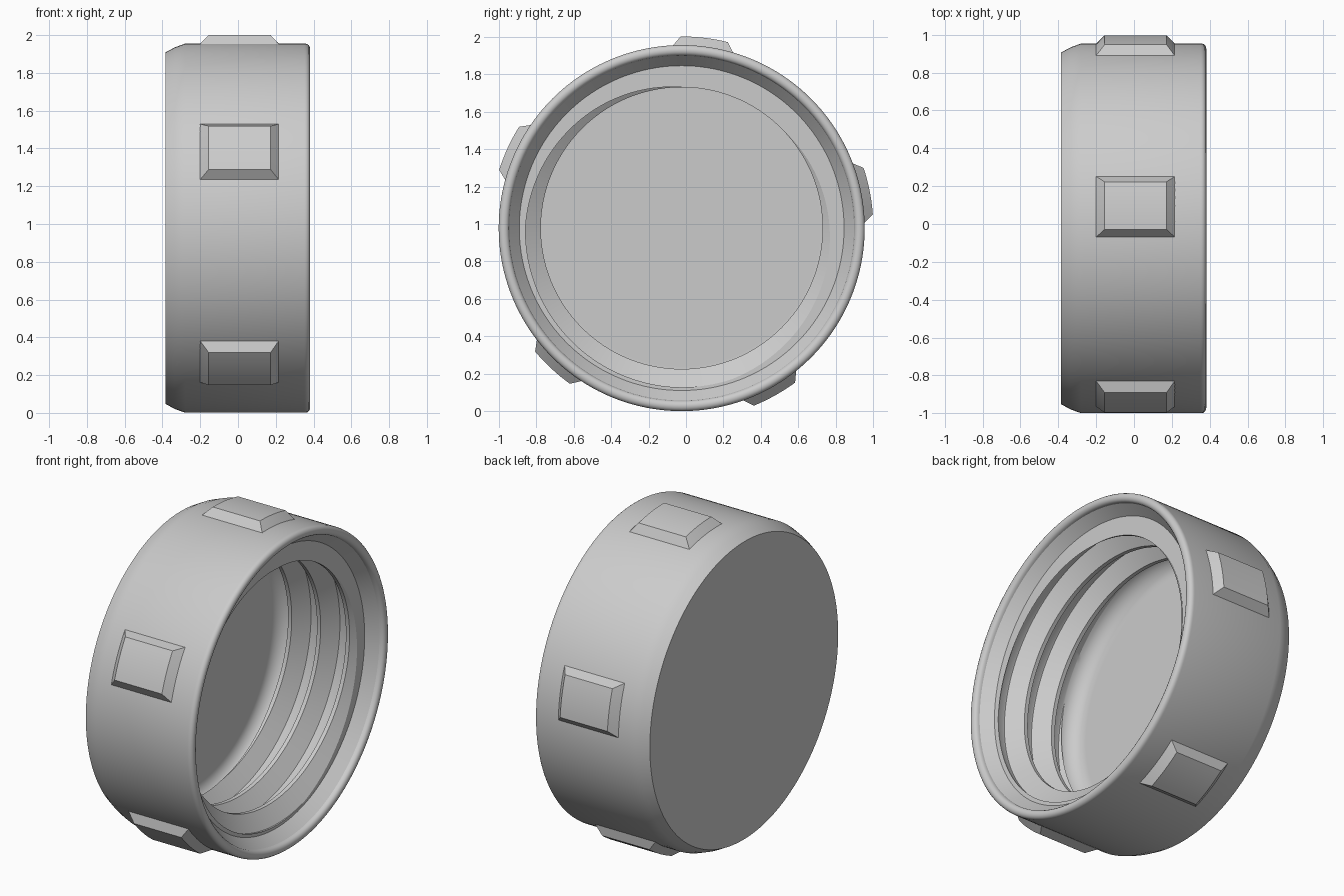
import bpy
import bmesh
from math import sin, cos, pi, radians

if "Cube" in bpy.data.objects:
    bpy.data.objects.remove(bpy.data.objects["Cube"], do_unlink=True)

AXIS_Y, AXIS_Z = -0.023, 0.978   # the cap's axis runs along x
STEPS = 160
PITCH, START = 0.2, 0.135
BORE, CREST = 0.85, 0.752
FACE, DEEP, FLOOR = 0.285, -0.185, -0.285   # mouth step, thread end, inner floor

grey = bpy.data.materials.new("plain_grey")
grey.use_nodes = True
colour = (0.6, 0.6, 0.6, 1)
grey.diffuse_color = colour
grey.node_tree.nodes["Principled BSDF"].inputs["Base Color"].default_value = colour


def polar(x, r, a):
    return (x, AXIS_Y + r * cos(a), AXIS_Z + r * sin(a))


def loft(name, sections):
    """Skin a list of equally long point rows into one object."""
    bm = bmesh.new()
    rows = [[bm.verts.new(p) for p in row] for row in sections]
    for a, b in zip(rows, rows[1:]):
        for i in range(len(a) - 1):
            bm.faces.new((a[i], a[i + 1], b[i + 1], b[i]))
    bmesh.ops.remove_doubles(bm, verts=bm.verts, dist=0.0002)
    bmesh.ops.dissolve_degenerate(bm, edges=bm.edges, dist=0.0001)
    bmesh.ops.recalc_face_normals(bm, faces=bm.faces)
    mesh = bpy.data.meshes.new(name)
    bm.to_mesh(mesh)
    bm.free()
    mesh.materials.append(grey)
    obj = bpy.data.objects.new(name, mesh)
    bpy.context.collection.objects.link(obj)
    bpy.ops.object.select_all(action="DESELECT")
    obj.select_set(True)
    bpy.context.view_layer.objects.active = obj
    bpy.ops.object.shade_smooth_by_angle(angle=radians(28))


# Thread: one pitch of the ridge, as (offset along axis, radius)
ridge = [(0, BORE), (0.05, 0.834), (0.1, CREST), (0.125, CREST), (0.19, BORE),
         (PITCH, BORE)]


def thread_radius(u):
    u %= PITCH
    for (u0, r0), (u1, r1) in zip(ridge, ridge[1:]):
        if u <= u1:
            return r0 + (r1 - r0) * (u - u0) / (u1 - u0)
    return BORE


def thread_points(turn):
    """Bore from mouth to thread end at this fraction of a turn."""
    start = START + PITCH * turn
    points = []
    for k in range(2, -6, -1):
        for u, _ in reversed(ridge[:-1]):
            x = min(FACE, max(DEEP, start + k * PITCH + u))
            points.append((x, thread_radius(x - start)))
    return points


# Shell: outer wall, rounded rim, tapered mouth, threaded bore, filleted floor
outer = [(-0.385, 0), (-0.385, 0.93), (-0.335, 0.957), (-0.28, 0.977), (0.35, 0.977)]
rim = [(0.357 + 0.025 * sin(t * pi / 8), 0.949 + 0.028 * cos(t * pi / 8))
       for t in range(9)]
mouth = [(0.35, 0.92), (FACE, 0.867)]
fillet = [(DEEP + (FLOOR - DEEP) * sin(t * pi / 16), 0.75 + 0.1 * cos(t * pi / 16))
          for t in range(9)]
bottom = fillet + [(FLOOR, 0.74), (FLOOR, 0)]
shell = []
for s in range(STEPS + 1):
    turn = s / STEPS
    profile = outer + rim + mouth + thread_points(turn) + bottom
    shell.append([polar(x, r, turn * 2 * pi) for x, r in profile])
loft("threaded_cap", shell)

# Five bevelled grip blocks around the outer wall
BASE, TOP = 0.97, 1.023
HALF_BASE, HALF_TOP = 9.9, 7.1
SIDES = (-0.207, -0.155, 0.172, 0.222)


def block_end(angle):
    """Row of points where a block's end meets the wall."""
    return [polar(x, BASE, radians(angle)) for x in SIDES]


for n in range(5):
    mid = 11.2 + 72 * n
    sections = [block_end(mid - HALF_BASE)]
    for t in range(-4, 5):
        low = radians(mid + HALF_BASE * t / 4)
        high = radians(mid + HALF_TOP * t / 4)
        sections.append([polar(x, r, a) for x, r, a in zip(
            SIDES, (BASE, TOP, TOP, BASE), (low, high, high, low))])
    sections.append(block_end(mid + HALF_BASE))
    loft(f"grip_block_{n + 1}", sections)
